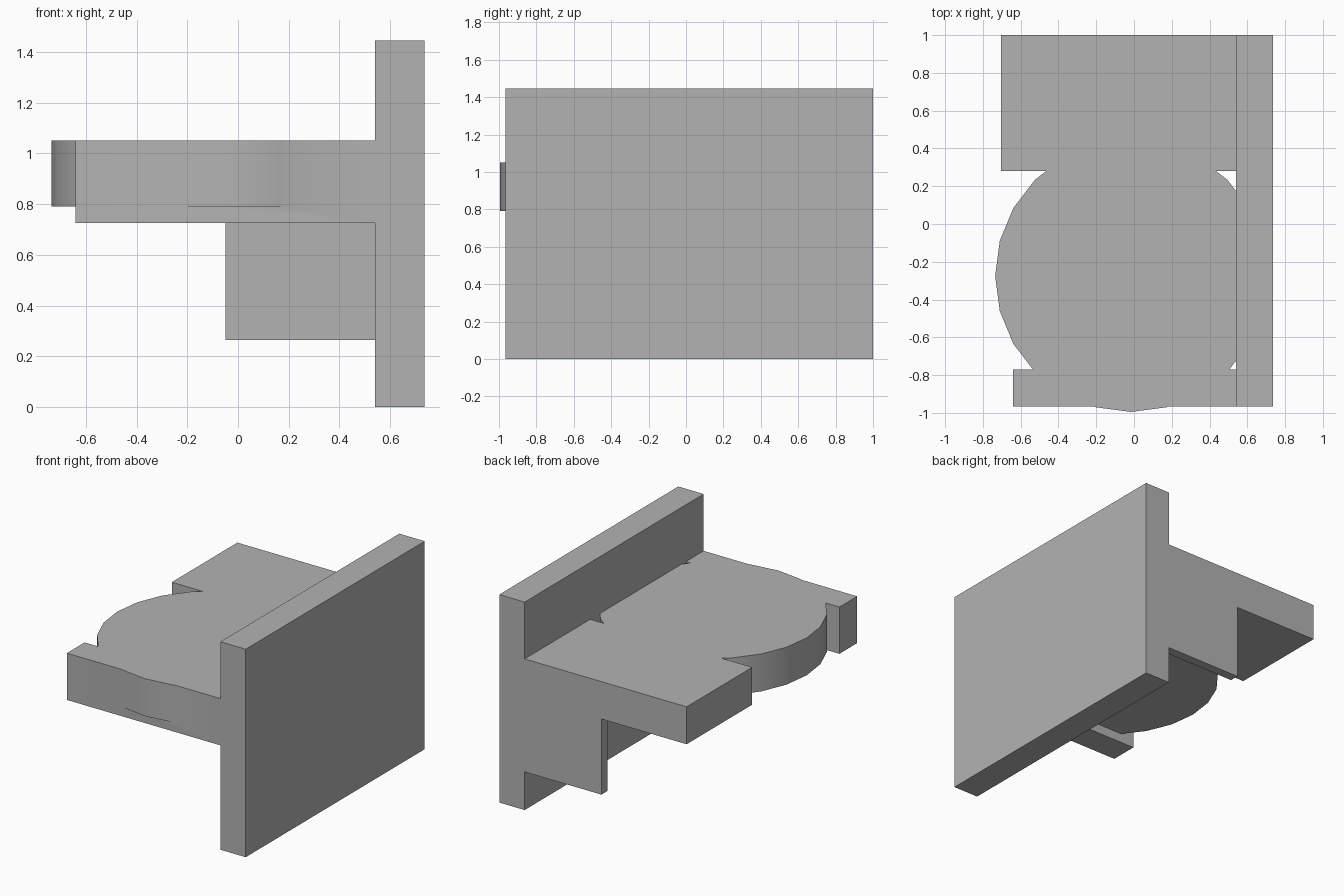
import bpy
import math

cube = bpy.data.objects.get("Cube")
if cube:
    bpy.data.objects.remove(cube, do_unlink=True)

grey = bpy.data.materials.new("plain grey")
grey.use_nodes = True
COLOUR = (0.45, 0.45, 0.45, 1)
grey.diffuse_color = COLOUR
grey.node_tree.nodes["Principled BSDF"].inputs["Base Color"].default_value = COLOUR


def finish(name):
    obj = bpy.context.object
    obj.name = name
    bpy.ops.object.transform_apply(location=True, rotation=True, scale=True)
    obj.data.materials.append(grey)
    return obj


def box(name, x, y, z):
    """Box from its (min, max) range on each axis."""
    ranges = (x, y, z)
    bpy.ops.mesh.primitive_cube_add(size=1, location=[(a + b) / 2 for a, b in ranges])
    bpy.context.object.scale = [b - a for a, b in ranges]
    return finish(name)


TOP = 1.05      # common upper surface of the shelf parts
UNDER = 0.79    # underside of shelf and disc
FRONT, BACK = -0.965, 1.0
WALL = 0.54     # inner face of the wall plate
INSET = 0.62    # parts run this far into the wall plate

# Upright wall plate
holder = box("wall_plate_holder", (WALL, 0.735), (FRONT, BACK), (0, 1.445))

# Rear shelf, front bar and thin bracket below the shelf
parts = [
    box("rear_shelf", (-0.705, INSET), (0.28, BACK), (UNDER, TOP)),
    box("front_bar", (-0.64, INSET), (FRONT, -0.77), (0.725, TOP)),
    box("rear_bracket", (-0.05, INSET), (0.935, BACK), (0.265, 0.9)),
]

# Round disc between shelf and bar
bpy.ops.mesh.primitive_cylinder_add(
    vertices=24, radius=0.72, depth=TOP - UNDER,
    location=(-0.015, -0.275, (TOP + UNDER) / 2))
parts.append(finish("disc"))

# Merge the parts into one solid
for part in parts:
    bpy.ops.object.select_all(action="DESELECT")
    holder.select_set(True)
    bpy.context.view_layer.objects.active = holder
    union = holder.modifiers.new("union", "BOOLEAN")
    union.operation = "UNION"
    union.solver = "EXACT"
    union.object = part
    bpy.ops.object.modifier_apply(modifier=union.name)
    bpy.data.objects.remove(part, do_unlink=True)

bpy.ops.object.shade_smooth_by_angle(angle=math.radians(30))
